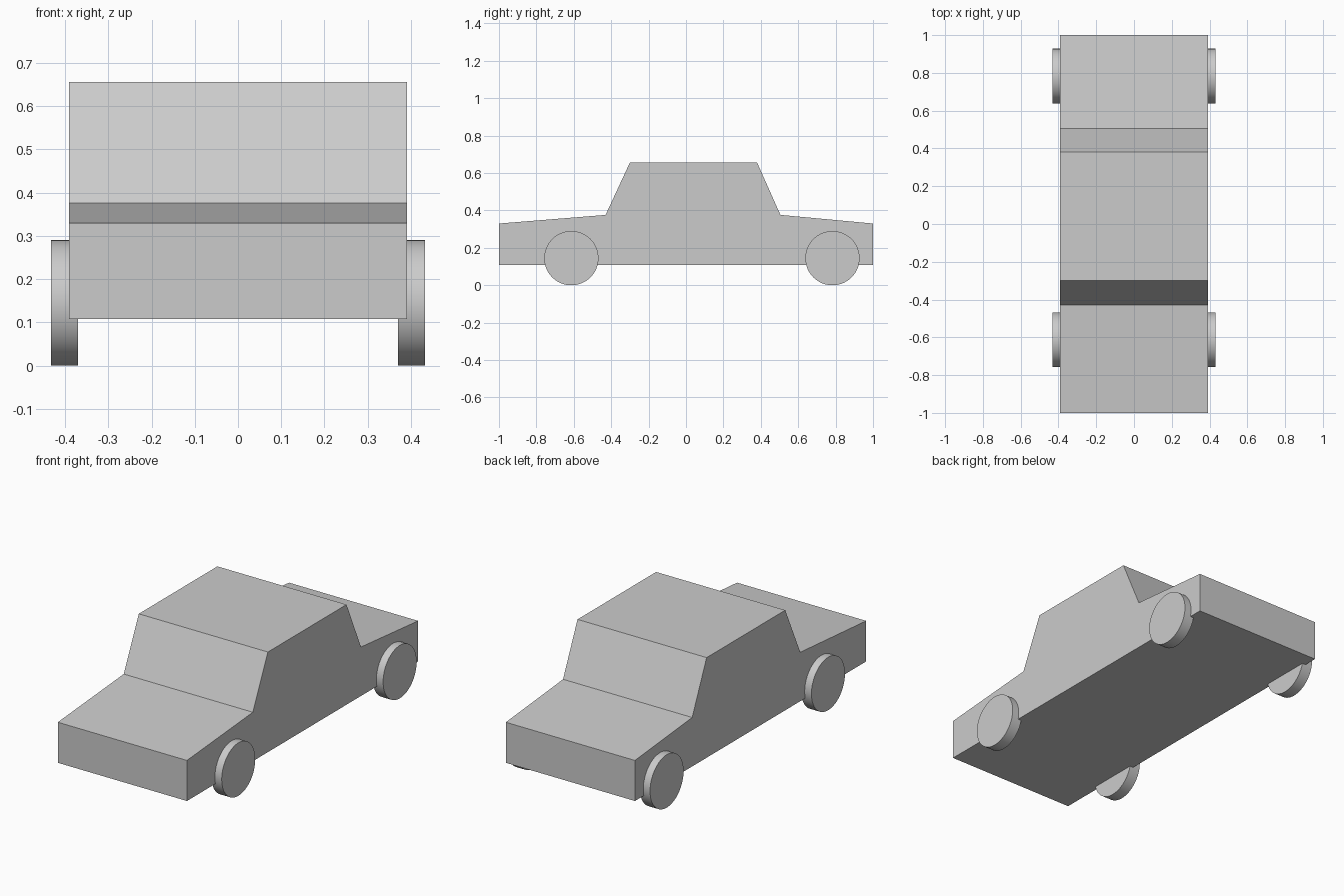
import bpy, bmesh
from math import radians

if "Cube" in bpy.data.objects:
    bpy.data.objects.remove(bpy.data.objects["Cube"])

# Body: side profile (y, z) extruded across the width
HALF_WIDTH = 0.391
profile = [(-1, 0.108), (1, 0.108), (1, 0.33), (0.505, 0.376),
           (0.38, 0.656), (-0.30, 0.656), (-0.43, 0.376), (-1, 0.33)]
bm = bmesh.new()
side = bm.faces.new([bm.verts.new((-HALF_WIDTH, y, z)) for y, z in profile])
ext = bmesh.ops.extrude_face_region(bm, geom=[side])
moved = [g for g in ext["geom"] if isinstance(g, bmesh.types.BMVert)]
bmesh.ops.translate(bm, vec=(2 * HALF_WIDTH, 0, 0), verts=moved)
bmesh.ops.recalc_face_normals(bm, faces=bm.faces)
mesh = bpy.data.meshes.new("car_body")
bm.to_mesh(mesh)
bm.free()
bpy.context.collection.objects.link(bpy.data.objects.new("car_body", mesh))


# Wheels: one disc per corner, partly sunk into the body
def wheel(name, x, y, radius=0.145, width=0.062):
    bpy.ops.mesh.primitive_cylinder_add(
        vertices=64, radius=radius, depth=width,
        location=(x, y, radius), rotation=(0, radians(90), 0))
    bpy.context.object.name = name
    bpy.ops.object.shade_smooth_by_angle(angle=radians(30))


for end, y in (("front", -0.613), ("rear", 0.783)):
    for label, sign in (("left", -1), ("right", 1)):
        wheel(f"{end}_{label}_wheel", sign * 0.401, y)
